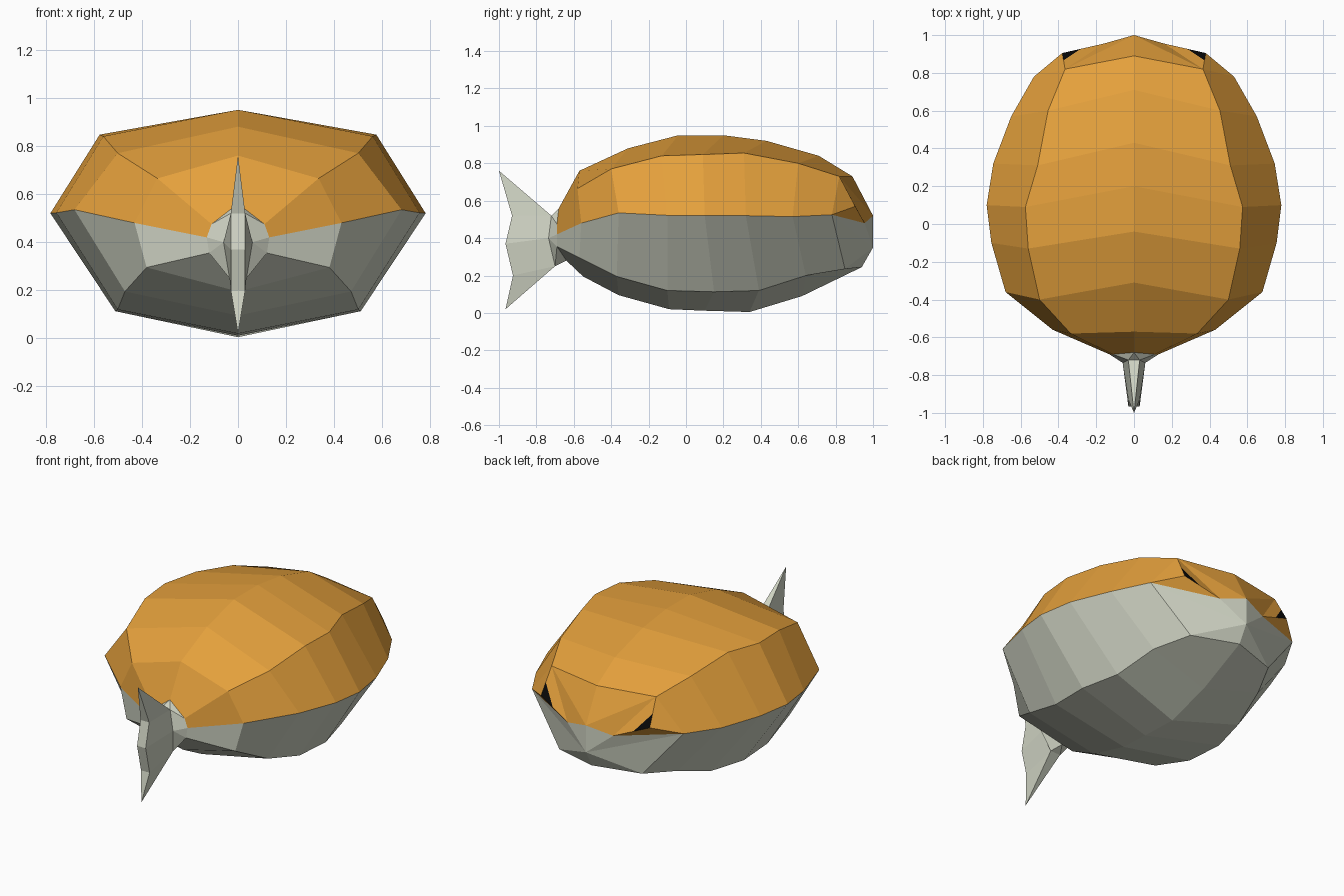
import bpy, bmesh
from mathutils import Vector

cube = bpy.data.objects.get("Cube")
if cube:
    bpy.data.objects.remove(cube, do_unlink=True)


def material(name, rgb):
    lin = [((c / 255 + 0.055) / 1.055) ** 2.4 if c > 10 else c / 3295 for c in rgb]
    m = bpy.data.materials.new(name)
    m.diffuse_color = (*lin, 1)
    m.use_nodes = True
    bsdf = m.node_tree.nodes["Principled BSDF"]
    bsdf.inputs["Base Color"].default_value = (*lin, 1)
    bsdf.inputs["Roughness"].default_value = 0.9
    return m


MATS = [material("orange", (228, 160, 60)),
        material("pale_grey", (208, 212, 196)),
        material("black", (8, 8, 8))]
ORANGE, GREY, BLACK = 0, 1, 2


class Part:
    """Collects faces, each one mirrored across x = 0, into one object."""

    def __init__(self, name):
        self.name, self.bm, self.cache = name, bmesh.new(), {}

    def vert(self, p):
        key = tuple(round(c, 4) + 0.0 for c in p)
        if key not in self.cache:
            self.cache[key] = self.bm.verts.new(key)
        return self.cache[key]

    def face(self, mat, *pts):
        for sign in (1, -1):
            verts = [self.vert((p[0] * sign, p[1], p[2])) for p in pts]
            if not self.bm.faces.get(verts):
                self.bm.faces.new(verts).material_index = mat

    def finish(self):
        bmesh.ops.recalc_face_normals(self.bm, faces=self.bm.faces[:])
        mesh = bpy.data.meshes.new(self.name)
        self.bm.to_mesh(mesh)
        self.bm.free()
        for m in MATS:
            mesh.materials.append(m)
        obj = bpy.data.objects.new(self.name, mesh)
        bpy.context.collection.objects.link(obj)


def mirrored(p):
    return (-p[0], p[1], p[2])


# Lengthwise rails of the body, tail end to head end
top = [(0, -.68, .56), (0, -.57, .76), (0, -.31, .88), (0, -.04, .95),
       (0, .2, .95), (0, .43, .92), (0, .71, .84), (0, .89, .73)]
shoulder = [(.11, -.69, .475), (.335, -.58, .665), (.5, -.4, .77), (.56, -.13, .84),
            (.575, .09, .847), (.51, .31, .855), (.455, .6, .80), (.365, .82, .73)]
side = [(.13, -.69, .42), (.43, -.56, .48), (.68, -.36, .535), (.755, -.1, .522),
        (.78, .1, .52), (.745, .32, .52), (.65, .57, .515), (.53, .78, .525)]
lower = [(.12, -.69, .355), (.38, -.57, .295), (.47, -.37, .195), (.5, -.1, .12),
         (.51, .15, .113), (.45, .39, .12), (.39, .64, .2), (.29, .85, .235)]
keel = [(0, -.64, .28), (0, -.55, .195), (0, -.36, .095), (0, -.09, .02),
        (0, .1, .012), (0, .34, .005), (0, .62, .09), (0, .94, .245)]
rails = [top, shoulder, side, lower, keel]
tail_ring = [r[0] for r in rails]
tail_loop = tail_ring + [mirrored(p) for p in tail_ring[3:0:-1]]

# Body shell: orange back, grey belly
body = Part("body")
for k, (a, b) in enumerate(zip(rails, rails[1:])):
    for i in range(len(a) - 1):
        body.face(ORANGE if k < 2 else GREY, a[i], a[i + 1], b[i + 1], b[i])
body.face(GREY, *tail_loop)

# Head with overhanging brow and black eye cut into it
T, A, C, L, K = (r[-1] for r in rails)
nose_top, nose_low = (0, 1, .52), (0, 1, .35)
cheek, brow = (.16, .955, .48), (.38, .905, .57)
eye_up = tuple(Vector(brow).lerp(Vector(A), .45))
eye_in = tuple(Vector(brow).lerp(Vector(cheek), .45))
body.face(BLACK, brow, eye_up, eye_in)
body.face(ORANGE, A, eye_up, eye_in, cheek)
body.face(ORANGE, A, eye_up, brow, C)
body.face(ORANGE, cheek, eye_in, brow, C)
body.face(ORANGE, T, A, nose_top)
body.face(ORANGE, A, cheek, nose_top)
body.face(GREY, nose_top, cheek, nose_low)
body.face(GREY, cheek, C, nose_low)
body.face(GREY, C, L, nose_low)
body.face(GREY, L, K, nose_low)
body.finish()

# Tail stalk and forked fin
tail = Part("tail_fin")
root = [(.03, -.72, .52), (.06, -.735, .4), (.035, -.70, .25)]
tip_up, tip_down = (0, -1, .76), (0, -.965, .02)
rear = [(.03, -.93, .52), (.03, -.965, .37), (.03, -.925, .2)]
t, u, s, l, k = tail_ring
for pts in [(t, u, root[0]), (u, s, root[1], root[0]), (s, l, root[1]),
            (l, root[2], root[1]), (l, k, root[2]),
            (t, root[0], mirrored(root[0])), (k, root[2], mirrored(root[2])),
            (tip_up, rear[0], root[0]), (tip_down, rear[2], root[2]),
            (tip_up, root[0], mirrored(root[0])),
            (tip_up, rear[0], mirrored(rear[0])),
            (tip_down, root[2], mirrored(root[2])),
            (tip_down, rear[2], mirrored(rear[2])), tail_loop]:
    tail.face(GREY, *pts)
for i in range(2):
    tail.face(GREY, rear[i], rear[i + 1], root[i + 1], root[i])
    tail.face(GREY, rear[i], rear[i + 1], mirrored(rear[i + 1]), mirrored(rear[i]))
tail.finish()
